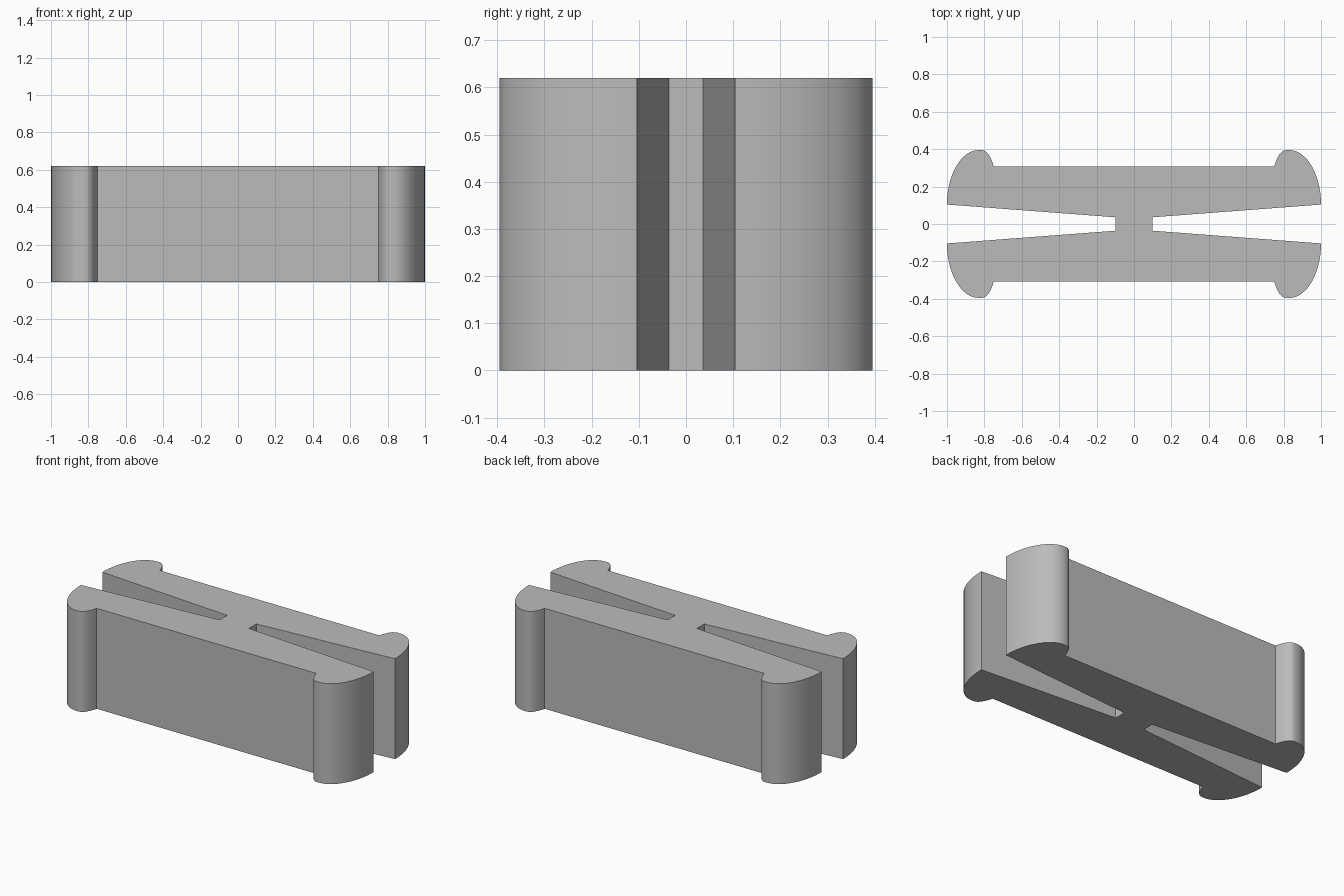
import bpy, bmesh, math

cube = bpy.data.objects.get("Cube")
if cube:
    bpy.data.objects.remove(cube, do_unlink=True)

HEIGHT = 0.62

# Plain grey material
grey = bpy.data.materials.new("plain grey")
grey.use_nodes = True
colour = (0.5, 0.5, 0.5, 1)
grey.diffuse_color = colour
grey.node_tree.nodes["Principled BSDF"].inputs["Base Color"].default_value = colour

# One quarter of the outline: slot, rounded jaw lip, inner lip curve, flat side
quarter = [(0.1, 0.0), (0.1, 0.036)]
for i in range(17):
    a = math.pi / 2 * i / 16
    quarter.append((0.83 + 0.17 * math.cos(a), 0.104 + 0.291 * math.sin(a)))
quarter += [(0.813, 0.395), (0.8, 0.392), (0.789, 0.385), (0.779, 0.375),
            (0.77, 0.36), (0.762, 0.343), (0.755, 0.325), (0.75, 0.307)]

# Mirror the quarter into a closed outline
half = quarter + [(-x, y) for x, y in reversed(quarter)]
outline = half + [(x, -y) for x, y in reversed(half[1:-1])]

# Extrude the outline into the clip body
bm = bmesh.new()
base = bm.faces.new([bm.verts.new((x, y, 0)) for x, y in outline])
solid = bmesh.ops.extrude_face_region(bm, geom=[base], use_keep_orig=True)
top = [g for g in solid["geom"] if isinstance(g, bmesh.types.BMVert)]
bmesh.ops.translate(bm, verts=top, vec=(0, 0, HEIGHT))
bmesh.ops.recalc_face_normals(bm, faces=bm.faces)

mesh = bpy.data.meshes.new("clip_body")
bm.to_mesh(mesh)
bm.free()
mesh.materials.append(grey)
body = bpy.data.objects.new("clip_body", mesh)
bpy.context.collection.objects.link(body)

# Smooth the rounded lips, keep the corners sharp
bpy.context.view_layer.objects.active = body
body.select_set(True)
bpy.ops.object.shade_smooth_by_angle(angle=math.radians(25))
